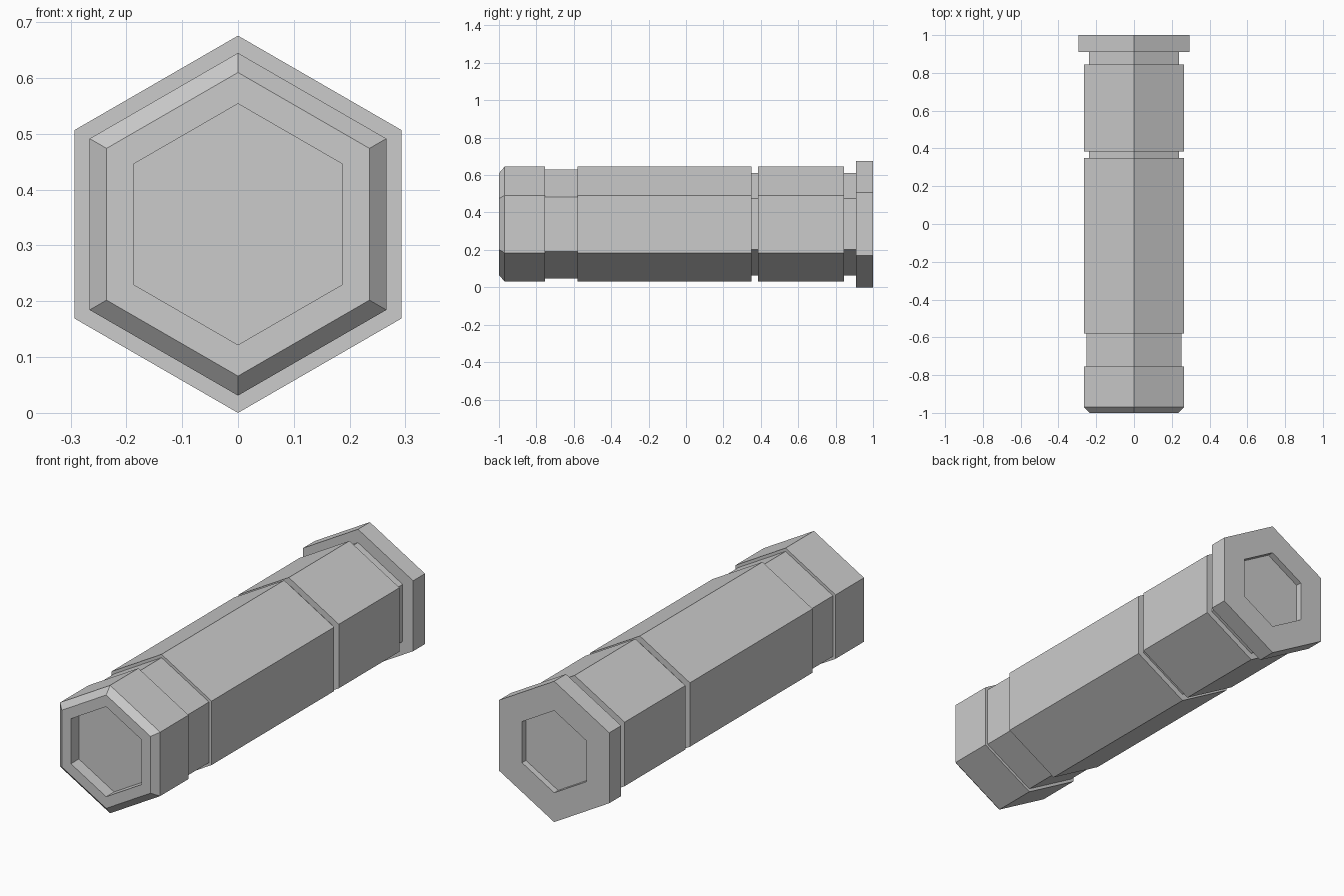
import bpy
import bmesh
from math import sin, cos, pi

cube = bpy.data.objects.get("Cube")
if cube:
    bpy.data.objects.remove(cube, do_unlink=True)

CENTRE_Z = 0.338

# Plain grey metal
grey = bpy.data.materials.new("grey_metal")
grey.use_nodes = True
colour = (0.6, 0.6, 0.6, 1)
grey.diffuse_color = colour
grey.node_tree.nodes["Principled BSDF"].inputs["Base Color"].default_value = colour


def hex_loft(name, profile):
    """Closed six-sided solid through (y, corner radius) stations along y."""
    bm = bmesh.new()
    rings = [[bm.verts.new((r * sin(i * pi / 3), y, CENTRE_Z + r * cos(i * pi / 3)))
              for i in range(6)] for y, r in profile]
    for a, b in zip(rings, rings[1:]):
        for i in range(6):
            j = (i + 1) % 6
            bm.faces.new((a[i], a[j], b[j], b[i]))
    bm.faces.new(rings[0])
    bm.faces.new(rings[-1])
    bmesh.ops.recalc_face_normals(bm, faces=bm.faces)
    mesh = bpy.data.meshes.new(name)
    bm.to_mesh(mesh)
    bm.free()
    mesh.materials.append(grey)
    obj = bpy.data.objects.new(name, mesh)
    bpy.context.collection.objects.link(obj)
    return obj


BODY, GROOVE, WAIST, FLANGE = 0.307, 0.274, 0.291, 0.338

# One continuous handle: front socket, chamfer, stepped grip, flange, rear socket
hex_loft("hex_handle", [
    (-0.94, 0.216), (-1.0, 0.216),
    (-1.0, 0.272), (-0.97, BODY),
    (-0.755, BODY), (-0.755, WAIST),
    (-0.58, WAIST), (-0.58, BODY),
    (0.35, BODY), (0.35, GROOVE),
    (0.385, GROOVE), (0.385, BODY),
    (0.845, BODY), (0.845, GROOVE),
    (0.91, GROOVE), (0.91, FLANGE),
    (1.0, FLANGE), (1.0, 0.197),
    (0.97, 0.197),
])
